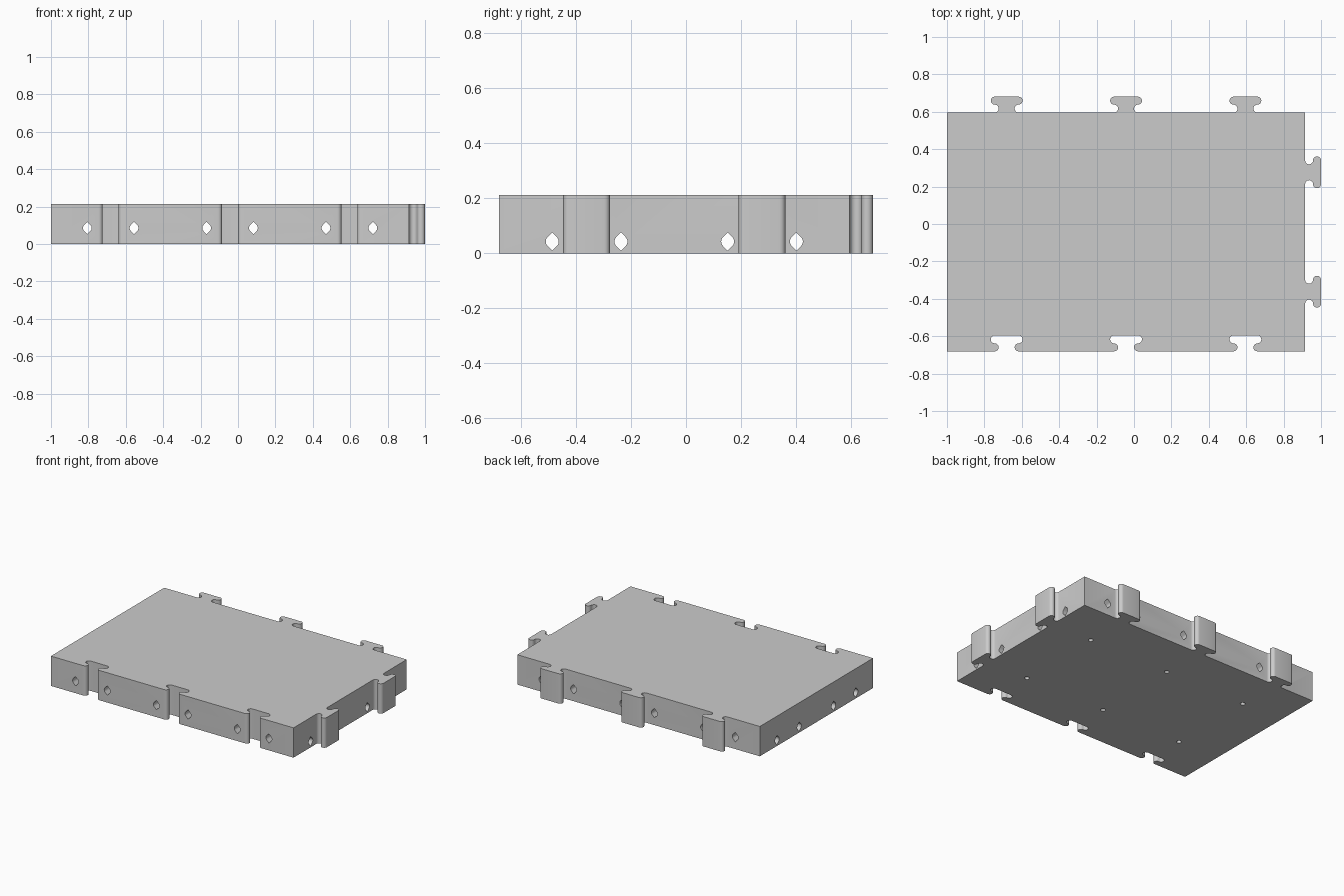
import bpy, bmesh, math
from mathutils import Vector, Matrix

if "Cube" in bpy.data.objects:
    bpy.data.objects.remove(bpy.data.objects["Cube"], do_unlink=True)

P = 0.6383                # module pitch
TAB = P * 2 / 15          # depth of a connector
R = TAB / 4               # rounding of a connector
HEIGHT = P / 3
X0, Y0 = -1.0, -(2 * P + TAB) / 2
X1, Y1 = X0 + 3 * P, Y0 + 2 * P
HOLE_R = 0.0235
SEG = 10

grey = bpy.data.materials.new("light_grey")
grey.use_nodes = True
grey.diffuse_color = (0.6, 0.6, 0.6, 1)
grey.node_tree.nodes["Principled BSDF"].inputs["Base Color"].default_value = (0.6, 0.6, 0.6, 1)


def prism(name, points, depth, matrix=Matrix()):
    """Extrude a flat outline along its local z."""
    bm = bmesh.new()
    face = bm.faces.new([bm.verts.new((p[0], p[1], 0)) for p in points])
    top = bmesh.ops.extrude_face_region(bm, geom=[face])["geom"]
    bmesh.ops.translate(bm, vec=(0, 0, depth),
                        verts=[g for g in top if isinstance(g, bmesh.types.BMVert)])
    bmesh.ops.recalc_face_normals(bm, faces=bm.faces)
    bm.transform(matrix)
    mesh = bpy.data.meshes.new(name)
    bm.to_mesh(mesh)
    bm.free()
    mesh.materials.append(grey)
    obj = bpy.data.objects.new(name, mesh)
    bpy.context.collection.objects.link(obj)
    return obj


def connector():
    """T-shaped outline: (along edge, outward), from one root to the other."""
    half = []
    for i in range(SEG + 1):                      # concave neck
        a = -math.pi / 2 - math.pi * i / SEG
        half.append((3 * R + R * math.cos(a), R + R * math.sin(a)))
    for i in range(1, SEG + 1):                   # rounded head end
        a = -math.pi / 2 + math.pi * i / SEG
        half.append((3 * R + R * math.cos(a), 3 * R + R * math.sin(a)))
    return [(-u, v) for u, v in half] + [(u, v) for u, v in reversed(half)]


# Block outline, counter-clockwise from the front left corner
columns = [X0 + P * (i + 0.5) for i in range(3)]
rows = [Y0 + P * (i + 0.5) for i in range(2)]
shape = connector()
outline = [(X0, Y0)]
for cx in columns:
    outline += [(cx + u, Y0 + v) for u, v in shape]
outline.append((X1, Y0))
for cy in rows:
    outline += [(X1 + v, cy + u) for u, v in shape]
outline.append((X1, Y1))
for cx in reversed(columns):
    outline += [(cx - u, Y1 + v) for u, v in shape]
outline.append((X0, Y1))
block = prism("interlocking_block", outline, HEIGHT)

# Pin hole section: a circle drawn out to a point at top and bottom
pin = []
for side in (0, math.pi):
    for i in range(9):
        a = side - math.pi / 4 + math.pi / 2 * i / 8
        pin.append((HOLE_R * math.cos(a), HOLE_R * math.sin(a)))
    pin.append((0, HOLE_R * math.sqrt(2) * (1 if side == 0 else -1)))
disc = [(0.016 * math.cos(math.tau * i / 20), 0.016 * math.sin(math.tau * i / 20))
        for i in range(20)]

# Local axes for bores that run along y and along x
along_y = Matrix.Rotation(math.pi / 2, 4, 'X')
along_x = Matrix(((0, 0, 1, 0), (1, 0, 0, 0), (0, 1, 0, 0), (0, 0, 0, 1)))
cutters = []
for s in (-0.125, 0.125):
    for cx in columns:
        m = Matrix.Translation((cx + s, 1, TAB)) @ along_y
        cutters.append(prism("long_bore", pin, 2, m))
    for cy in rows:
        m = Matrix.Translation((-1.2, cy + s, TAB / 2)) @ along_x
        cutters.append(prism("cross_bore", pin, 2.4, m))
for cx in columns:
    for cy in rows:
        m = Matrix.Translation((cx, cy, -0.05))
        cutters.append(prism("base_hole", disc, 0.15, m))

for c in cutters:
    c.hide_render = True
    mod = block.modifiers.new("bore", 'BOOLEAN')
    mod.operation = 'DIFFERENCE'
    mod.solver = 'EXACT'
    mod.object = c

# Apply the bores and drop the cutters
bpy.context.view_layer.update()
graph = bpy.context.evaluated_depsgraph_get()
mesh = bpy.data.meshes.new_from_object(block.evaluated_get(graph))
block.modifiers.clear()
block.data = mesh
for c in cutters:
    bpy.data.objects.remove(c, do_unlink=True)

bpy.ops.object.select_all(action='DESELECT')
block.select_set(True)
bpy.context.view_layer.objects.active = block
bpy.ops.object.shade_smooth_by_angle(angle=math.radians(30))
